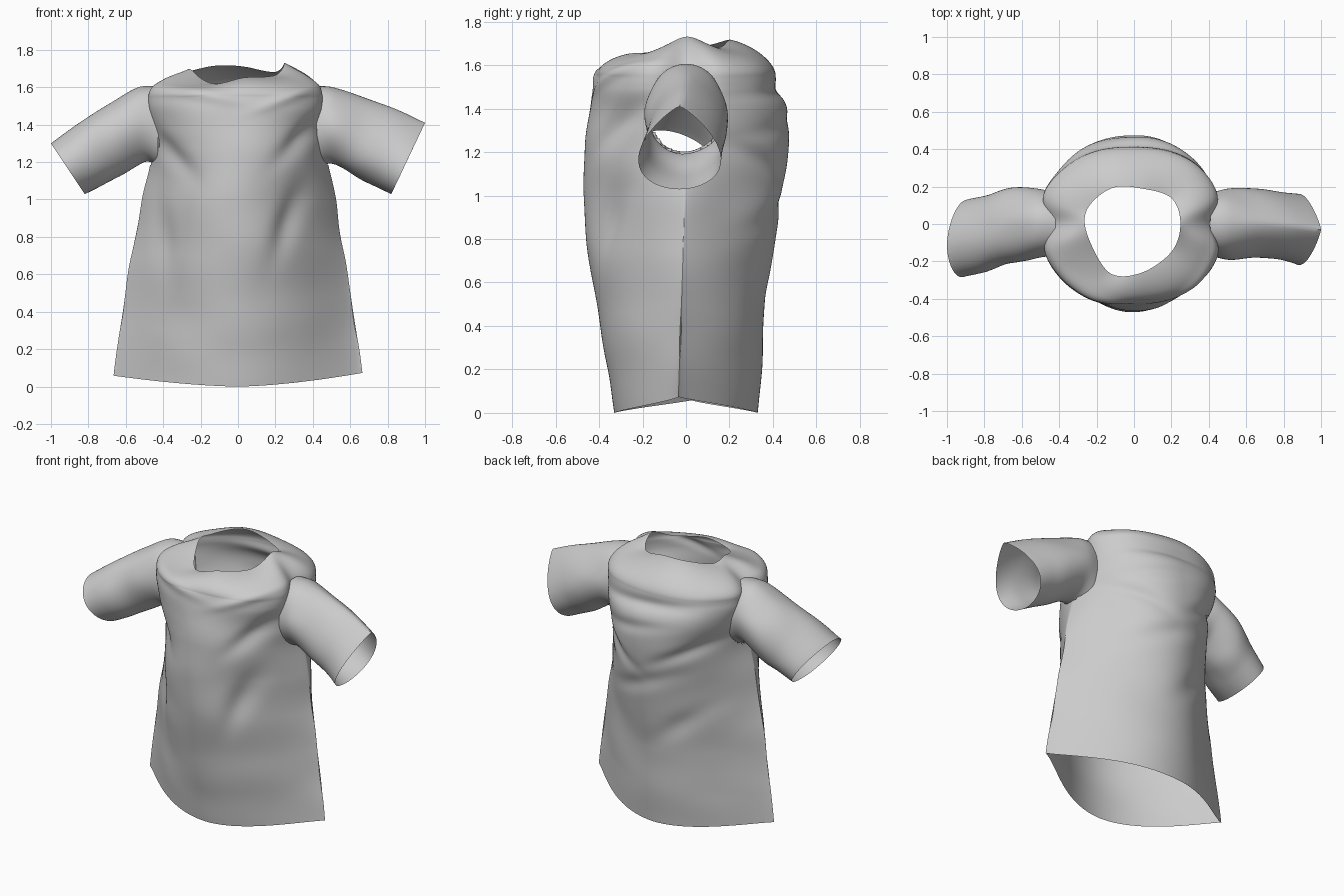
import bpy, bmesh, math
from mathutils import Vector, noise

if "Cube" in bpy.data.objects:
    bpy.data.objects.remove(bpy.data.objects["Cube"])

cloth = bpy.data.materials.new("grey_cloth")
cloth.diffuse_color = (0.6, 0.6, 0.6, 1)
cloth.use_nodes = True
cloth.node_tree.nodes["Principled BSDF"].inputs["Base Color"].default_value = cloth.diffuse_color


def spline(rows, t, cyclic=False):
    """Catmull-Rom through a list of tuples, t in 0..1."""
    n = len(rows)
    s = t * (n if cyclic else n - 1)
    i = int(s) if cyclic else min(int(s), n - 2)
    f = s - i
    pick = (lambda k: rows[k % n]) if cyclic else (lambda k: rows[max(0, min(n - 1, k))])
    out = []
    for a, b, c, d in zip(pick(i - 1), pick(i), pick(i + 1), pick(i + 2)):
        out.append(b + 0.5 * f * (c - a + f * (2*a - 5*b + 4*c - d + f * (3*(b - c) + d - a))))
    return out


def loft(name, rings, wrinkle, drop=None):
    """Skin closed rings into one open sheet, wrinkle it, drop unwanted faces."""
    bm = bmesh.new()
    vs = [[bm.verts.new(p) for p in ring] for ring in rings]
    n = len(vs[0])
    for lo, hi in zip(vs, vs[1:]):
        for k in range(n):
            bm.faces.new((lo[k], lo[(k + 1) % n], hi[(k + 1) % n], hi[k]))
    bm.normal_update()
    moves = [(v, v.normal * wrinkle(v.co)) for v in bm.verts]
    for v, m in moves:
        v.co += m
    if drop:
        gone = [f for f in bm.faces if drop(f.calc_center_median())]
        bmesh.ops.delete(bm, geom=gone, context='FACES')
    me = bpy.data.meshes.new(name)
    bm.to_mesh(me)
    bm.free()
    me.materials.append(cloth)
    ob = bpy.data.objects.new(name, me)
    bpy.context.collection.objects.link(ob)
    bpy.ops.object.select_all(action='DESELECT')
    ob.select_set(True)
    bpy.context.view_layer.objects.active = ob
    bpy.ops.object.shade_smooth_by_angle(angle=math.radians(50))


# --- body: lens-shaped sections  z, half width, front, back, p, q
BODY = [
    (0.00, 0.665, 0.33, 0.33, 2.0, 1.2),
    (0.28, 0.630, 0.375, 0.355, 2.0, 1.15),
    (0.53, 0.595, 0.415, 0.365, 2.0, 1.1),
    (0.78, 0.555, 0.455, 0.41, 2.0, 1.0),
    (1.03, 0.510, 0.478, 0.45, 2.0, 0.88),
    (1.22, 0.475, 0.465, 0.470, 2.2, 0.70),
    (1.38, 0.485, 0.44, 0.465, 2.3, 0.55),
    (1.48, 0.505, 0.425, 0.425, 2.4, 0.50),
    (1.55, 0.510, 0.405, 0.410, 2.4, 0.50),
]
# uneven neckline, counter-clockwise from +x
NECK = [(.25, 0, 1.735), (.20, .14, 1.69), (.04, .19, 1.71), (-.12, .19, 1.71),
        (-.25, .08, 1.69), (-.25, -.06, 1.70), (-.13, -.26, 1.61),
        (.04, -.26, 1.65), (.20, -.15, 1.67)]
N = 180


def body_point(row, a):
    z, w, front, back, p, q = row
    u = math.cos(a)
    y = (back if math.sin(a) >= 0 else -front) * max(0, 1 - abs(u) ** p) ** q
    up = max(0, min(1, (z - 1.3) / 0.2))
    pinch = 0.14 * up * math.exp(-(y / 0.11) ** 2)
    y += (-0.035 if u > 0 else 0.025) * abs(u) ** 4 * max(0, 1 - z / 1.2)   # side seams
    x = w * u * (1 - pinch) - 0.015 * up
    hem = 0.073 if u > 0 else 0.058
    z += hem * abs(u) ** 1.6 * max(0, 1 - z / 0.6)       # curved hem
    return Vector((x, y, z))


angles = [2 * math.pi * k / N for k in range(N)]
rings = [[body_point(spline(BODY, r / 90), a) for a in angles] for r in range(91)]
# yoke rounding over from the shoulders to the neckline
edge = rings[-1]
for r in range(1, 25):
    th = r / 24 * math.pi / 2
    ring = []
    for k, e in enumerate(edge):
        n = Vector(spline(NECK, k / N, True))
        s = 1 - math.cos(th)
        p = e.lerp(n, s)
        p.z = e.z + (n.z - e.z) * (0.75 * math.sin(th) + 0.25 * s)
        p.z -= 0.015 * math.sin(2 * th) * math.exp(-(p.y / 0.06) ** 2)
        ring.append(p)
    rings.append(ring)

# cloth folds: x, z, tilt, half length, half width, depth, side (-1 front, 1 back)
FOLDS = [
    (0.27, 0.88, -0.35, 0.20, 0.06, -0.028, -1), (0.33, 1.32, -0.8, 0.16, 0.05, -0.025, -1),
    (-0.40, 0.80, 0.1, 0.22, 0.06, -0.02, -1), (-0.36, 1.25, 0.7, 0.15, 0.05, -0.025, -1),
    (-0.22, 1.56, 1.4, 0.22, 0.03, 0.015, -1), (0.28, 1.55, -1.2, 0.18, 0.03, 0.015, -1),
    (0.00, 1.49, 1.5, 0.35, 0.035, -0.015, 1), (0.10, 1.33, 1.4, 0.25, 0.04, -0.012, 1),
    (-0.25, 1.20, 1.1, 0.20, 0.04, -0.018, 1), (0.25, 1.15, -1.1, 0.20, 0.04, -0.018, 1),
    (0.05, 0.95, 1.2, 0.25, 0.05, -0.015, 1), (-0.20, 0.70, 0.9, 0.20, 0.06, -0.015, 1),
]


def body_wrinkle(p):
    d = (0.008 + 0.01 * max(0, min(1, p.z - 0.5))) * noise.noise(Vector((p.x * 3, p.y * 3, p.z * 4)))
    d *= min(1, p.z / 0.25)
    for x, z, tilt, ln, wd, depth, side in FOLDS:
        dx, dz = p.x - x, p.z - z
        along = dz * math.cos(tilt) - dx * math.sin(tilt)
        across = dx * math.cos(tilt) + dz * math.sin(tilt)
        face = max(0, min(1, p.y * side / 0.15))
        d += face * depth * math.exp(-(along / ln) ** 2 - (across / wd) ** 2)
    return d


def armhole(c):
    return abs(c.x) > 0.33 and (c.y / 0.168) ** 2 + ((c.z - 1.39) / 0.2) ** 2 < 1


loft("shirt_body", rings, body_wrinkle, armhole)

# --- sleeves: top x, top z, bottom x, bottom z, y min, y max
RIGHT = [(.41, 1.60, .43, 1.18, -.175, .175), (.51, 1.60, .51, 1.19, -.19, .19),
         (.68, 1.545, .63, 1.12, -.18, .19), (.85, 1.48, .73, 1.075, -.19, .17),
         (1.0, 1.41, .82, 1.03, -.22, .16)]
LEFT = [(.42, 1.60, .43, 1.18, -.175, .175), (.54, 1.60, .50, 1.20, -.18, .19),
        (.70, 1.51, .63, 1.12, -.20, .20), (.85, 1.41, .73, 1.07, -.24, .17),
        (1.0, 1.30, .82, 1.03, -.25, .16)]


def sleeve(name, rows, side, droop, lean):
    rings = []
    for r in range(33):
        t = r / 32
        tx, tz, bx, bz, y0, y1 = spline(rows, t)
        ring = []
        for k in range(64):
            a = 2 * math.pi * k / 64 * side
            f = ((1 - math.cos(a)) / 2) ** (1 - droop * t)   # narrower above at the cuff
            y = (y0 + y1) / 2 + (y1 - y0) / 2 * math.sin(a) - lean * t * t * (1 - f)
            ring.append((side * (tx + (bx - tx) * f), y, tz + (bz - tz) * f))
        rings.append(ring)

    def wrinkle(p):
        fade = max(0, min(1, (0.95 - abs(p.x)) / 0.3))
        return 0.015 * fade * noise.noise(Vector((p.x * 4, p.y * 5, p.z * 5)))
    loft(name, rings, wrinkle)


sleeve("right_sleeve", RIGHT, 1, 0.38, 0)
sleeve("left_sleeve", LEFT, -1, 0.1, 0.07)
